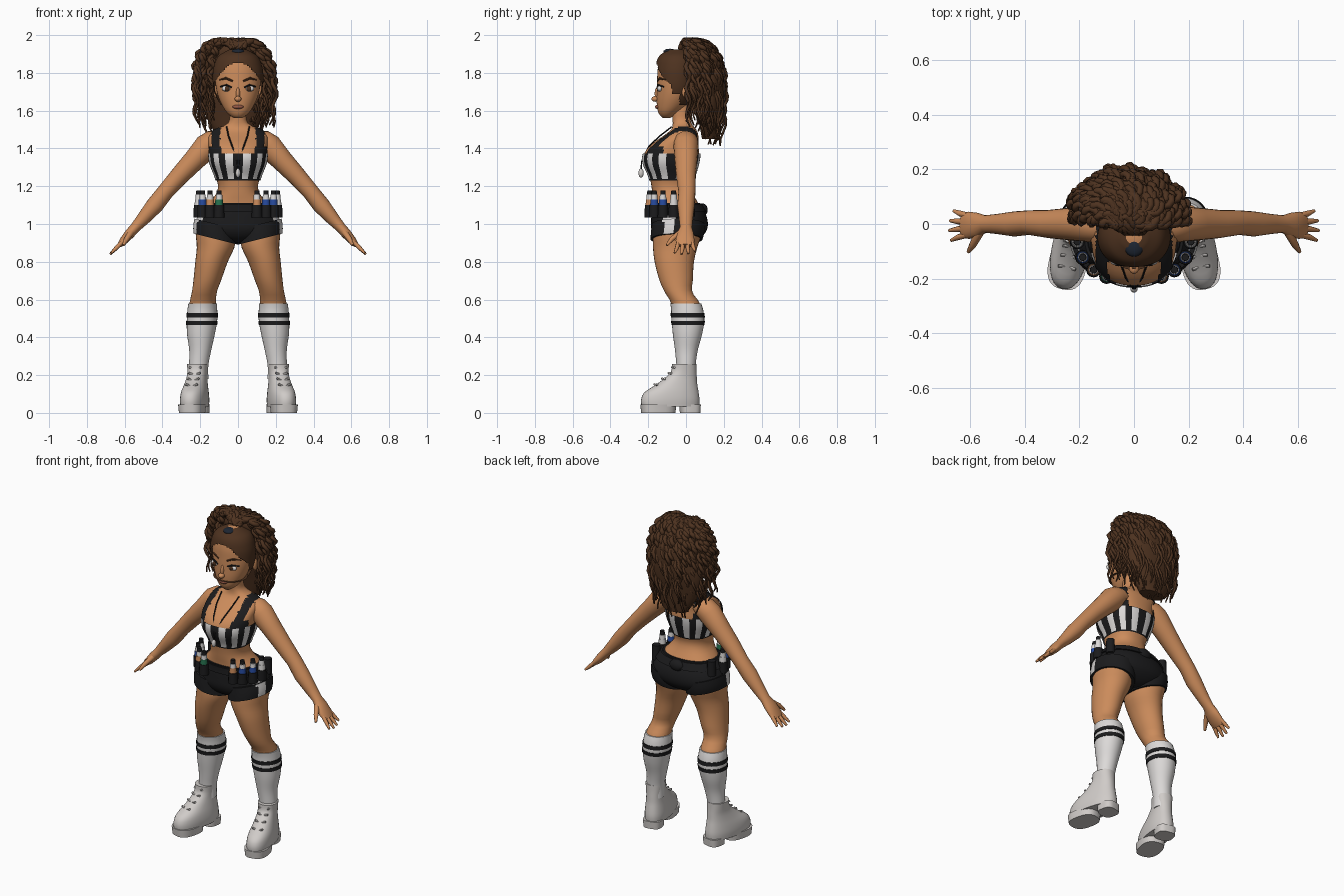
import bpy, bmesh, math, random
from mathutils import Vector, Matrix

random.seed(4)
if "Cube" in bpy.data.objects:
    bpy.data.objects.remove(bpy.data.objects["Cube"])

COLOURS = {
    "skin": (.60, .26, .105), "hair_brown": (.075, .032, .014), "black": (.011, .011, .012),
    "sock_white": (.72, .70, .69), "boot_white": (.63, .60, .58), "blue": (.02, .07, .35),
    "green": (.02, .17, .08), "lip_brown": (.30, .10, .06), "tie_navy": (.012, .018, .03),
}
MATS = {}
for key, rgb in COLOURS.items():
    m = bpy.data.materials.new(key)
    m.use_nodes = True
    m.diffuse_color = (*rgb, 1)
    m.node_tree.nodes["Principled BSDF"].inputs["Base Color"].default_value = (*rgb, 1)
    MATS[key] = m


def finish(name, bm, mats, mirror=False, angle=50):
    bmesh.ops.recalc_face_normals(bm, faces=bm.faces)
    me = bpy.data.meshes.new(name)
    bm.to_mesh(me)
    bm.free()
    for m in mats.split():
        me.materials.append(MATS[m])
    me.shade_smooth()
    me.set_sharp_from_angle(angle=math.radians(angle))
    ob = bpy.data.objects.new(name, me)
    bpy.context.collection.objects.link(ob)
    if mirror:
        ob.modifiers.new("mirror", "MIRROR").use_mirror_merge = False
    return ob


def skin_rings(name, rings, mats, mirror=False, keep=None, paint=None, cap=True):
    """Bridge rings of points; keep() drops faces, paint() picks their colour."""
    bm = bmesh.new()
    vs = [[bm.verts.new(p) for p in r] for r in rings]
    n = len(vs[0])
    for a, b in zip(vs, vs[1:]):
        for k in range(n):
            quad = (a[k], a[(k + 1) % n], b[(k + 1) % n], b[k])
            c = sum((v.co for v in quad), Vector()) / 4
            if keep and not keep(c):
                continue
            f = bm.faces.new(quad)
            if paint:
                f.material_index = paint(k, c)
    if cap:
        bm.faces.new(vs[0])
        bm.faces.new(vs[-1])
    bmesh.ops.delete(bm, geom=[v for v in bm.verts if not v.link_faces], context="VERTS")
    return finish(name, bm, mats, mirror)


def sample(sec, z):
    """Smooth interpolation of (z, cx, cy, rx, ry) sections."""
    i = max(0, min(len(sec) - 2, sum(s[0] <= z for s in sec) - 1))
    p, q = sec[i], sec[i + 1]
    before, after = sec[max(i - 1, 0)], sec[min(i + 2, len(sec) - 1)]
    h = q[0] - p[0]
    t = (z - p[0]) / h
    out = []
    for j in range(1, 5):
        m0 = (q[j] - before[j]) / (q[0] - before[0]) * h
        m1 = (after[j] - p[j]) / (after[0] - p[0]) * h
        out.append((2*t**3 - 3*t*t + 1) * p[j] + (t**3 - 2*t*t + t) * m0
                   + (3*t*t - 2*t**3) * q[j] + (t**3 - t*t) * m1)
    return out


def shell(name, sec, z0, z1, mats, off=0, steps=16, n=32, power=2, tilt=0, turn=None, **kw):
    """Upright loft through sections between two heights."""
    rings = []
    for s in range(steps + 1):
        z = z0 + (z1 - z0) * s / steps
        cx, cy, rx, ry = sample(sec, z)
        ring = []
        for k in range(n):
            a = math.tau * k / n
            c, d = math.cos(a), math.sin(a)
            dx = math.copysign(abs(c) ** (2 / power), c) * (rx + off)
            dy = math.copysign(abs(d) ** (2 / power), d) * (ry + off)
            p = Vector((cx + dx, cy + dy, z + tilt * dx))
            ring.append(turn @ p if turn else p)
        rings.append(ring)
    return skin_rings(name, rings, mats, **kw)


def tube(name, pts, mats, n=12, mirror=False):
    """Tube through (x, y, z, depth radius, side radius) points."""
    rings = []
    for i, p in enumerate(pts):
        a, b = pts[max(i - 1, 0)], pts[min(i + 1, len(pts) - 1)]
        t = (Vector(b[:3]) - Vector(a[:3])).normalized()
        u = Vector((0, 1, 0)).cross(t).normalized()
        v = t.cross(u)
        rings.append([Vector(p[:3]) + u * p[3] * math.cos(math.tau * k / n)
                      + v * p[4] * math.sin(math.tau * k / n) for k in range(n)])
    return skin_rings(name, rings, mats, mirror)


def ball(name, at, size, mat, mirror=False):
    bm = bmesh.new()
    bmesh.ops.create_uvsphere(bm, u_segments=16, v_segments=10, radius=1,
                              matrix=Matrix.Translation(at) @ Matrix.Diagonal((*size, 1)))
    return finish(name, bm, mat, mirror)


def can(name, x, y, z0, z1, r, mat):
    bm = bmesh.new()
    bmesh.ops.create_cone(bm, cap_ends=True, segments=12, radius1=r, radius2=r * .92, depth=z1 - z0,
                          matrix=Matrix.Translation((x, y, (z0 + z1) / 2)))
    return finish(name, bm, mat)


# Body sections: z, centre x, centre y, half width, half depth
TORSO = [(.90, 0, -.04, .05, .06), (.925, 0, -.04, .14, .105), (.97, 0, -.036, .212, .137),
         (1.03, 0, -.036, .208, .138), (1.1, 0, -.05, .165, .12), (1.16, 0, -.07, .115, .108),
         (1.2, 0, -.077, .106, .106), (1.25, 0, -.075, .118, .118), (1.32, 0, -.08, .145, .143),
         (1.37, 0, -.076, .152, .146), (1.42, 0, -.06, .156, .125), (1.47, 0, -.025, .155, .09),
         (1.5, 0, -.012, .12, .066), (1.53, 0, -.02, .056, .05), (1.6, 0, -.03, .043, .046),
         (1.68, 0, -.03, .043, .046)]
LEG = [(.18, .208, 0, .045, .045), (.25, .208, 0, .045, .045), (.33, .2, .002, .052, .054),
       (.42, .196, .008, .068, .072), (.5, .19, .01, .075, .081), (.58, .187, -.002, .07, .076),
       (.64, .178, -.04, .066, .073), (.7, .163, -.052, .073, .088), (.8, .14, -.062, .086, .104),
       (.88, .118, -.057, .1, .118), (.95, .118, -.045, .106, .128), (1.02, .115, -.04, .1, .125)]
HEAD = [(1.56, 0, -.105, .02, .018), (1.585, 0, -.095, .055, .05), (1.64, 0, -.07, .09, .085),
        (1.7, 0, -.055, .112, .1), (1.76, 0, -.05, .12, .103), (1.83, 0, -.048, .115, .1),
        (1.89, 0, -.045, .088, .082), (1.925, 0, -.045, .03, .03)]

shell("torso", TORSO, .96, 1.68, "skin", steps=40, n=48, power=2.3)
shell("leg", LEG, .5, 1.0, "skin", steps=20, mirror=True)
shell("head", HEAD, 1.56, 1.925, "skin", steps=24, n=40)

# Striped crop top with straps


def top_keep(c):
    if c.z < 1.375 or (c.z < 1.41 and .085 < abs(c.x) and abs(c.y + .07) > .05):
        return True
    return .095 < abs(c.x) < .14


def top_paint(k, c):
    return 0 if c.z > 1.375 or c.z < 1.24 or (k - 70) % 8 < 4 else 1


shell("crop_top", TORSO, 1.23, 1.515, "black sock_white", off=.007, steps=38, n=96, power=2.3,
      keep=top_keep, paint=top_paint, cap=False)

# Shorts, with white side panels, and belt


def panel(k, c):
    return 1 if abs(c.x) > .16 and -.12 < c.y < -.06 and c.z < 1.04 else 0


shell("shorts", TORSO, .90, 1.11, "black sock_white", off=.01, n=64, power=2.2, paint=panel)
shell("shorts_leg", LEG, .92, 1.0, "black sock_white", off=.013, steps=6, n=48, tilt=.25,
      paint=panel, mirror=True)
shell("belt", TORSO, 1.065, 1.105, "black", off=.02, steps=3, n=48, power=2.2)

# Bottles in belt pouches
spots = [(.1, -.192), (.148, -.168), (.188, -.122), (.208, -.065)]
for side, labels in ((1, ("skin", "blue", "blue", "sock_white")),
                     (-1, ("green", "skin", "blue", "sock_white"))):
    for (x, y), label in zip(spots, labels):
        x *= side
        can("pouch", x, y, 1.035, 1.1, .028, "black")
        can("bottle_label", x, y, 1.09, 1.13, .022, label)
        can("bottle_neck", x, y, 1.13, 1.155, .018, "sock_white")
        can("bottle_cap", x, y, 1.155, 1.178, .014, "black")
    can("rear_pouch", side * .19, .02, 1.04, 1.13, .026, "black")
ball("back_pouch", (0, .085, 1.075), (.05, .03, .035), "black")

# Socks with two stripes
shell("sock", LEG, .18, .58, "sock_white", off=.006, steps=20, mirror=True)
for z in (.475, .517):
    shell("sock_stripe", LEG, z - .011, z + .011, "black", off=.009, steps=3, mirror=True)

# Boots, turned outward
BOOT = [(.035, 0, -.085, .068, .155), (.07, 0, -.085, .07, .157), (.11, 0, -.078, .066, .145),
        (.15, 0, -.05, .058, .11), (.19, 0, -.025, .052, .082), (.22, 0, -.012, .052, .067),
        (.26, 0, -.01, .055, .064)]
FRONT = [(0, 0, -.15, .066, .09), (.045, 0, -.15, .07, .095)]
HEEL = [(0, 0, .022, .054, .052), (.045, 0, .022, .056, .055)]
turn = Matrix.Translation((.212, 0, 0)) @ Matrix.Rotation(math.radians(12), 4, "Z")
shell("boot", BOOT, .035, .26, "boot_white", steps=16, power=2.3, turn=turn, mirror=True)
shell("boot_sole", FRONT, 0, .045, "boot_white", steps=2, power=2.6, turn=turn, mirror=True)
shell("boot_heel", HEEL, 0, .045, "boot_white", steps=2, power=3, turn=turn, mirror=True)
for z in (.14, .17, .2, .23):
    _, cy, _, ry = sample(BOOT, z)
    for s in (1, -1):
        ends = [turn @ Vector((s * e * .032, cy - ry * .9 + .01 * (e < 0), z + e * .012)) for e in (-1, 1)]
        tube("boot_lace", [(*p, .006, .006) for p in ends], "boot_white", 6, True)

# Arms and hands
tube("arm", [(.09, 0, 1.45, .045, .055), (.13, 0, 1.435, .064, .064), (.165, 0, 1.41, .069, .066),
             (.23, 0, 1.34, .058, .06), (.31, 0, 1.255, .05, .052), (.385, .005, 1.17, .044, .045),
             (.44, 0, 1.1, .046, .046), (.5, 0, 1.03, .036, .037), (.545, 0, .98, .027, .032),
             (.572, -.003, .95, .027, .044), (.605, -.005, .912, .022, .05),
             (.63, -.005, .885, .012, .044)], "skin", 20, True)
for i in range(4):
    y = -.04 + i * .024
    reach = (.9, 1, .95, .75)[i]
    tube("finger", [(.612, y, .905, .011, .011), (.612 + .035 * reach, y * 1.2, .905 - .035 * reach, .011, .011),
                    (.612 + .065 * reach, y * 1.5, .905 - .065 * reach, .006, .006)], "skin", 8, True)
tube("thumb", [(.565, -.03, .955, .016, .016), (.59, -.075, .92, .014, .013),
               (.607, -.102, .888, .007, .007)], "skin", 8, True)

# Face
ball("eye", (.06, -.139, 1.717), (.026, .013, .016), "sock_white", True)
ball("iris", (.058, -.148, 1.717), (.013, .007, .014), "hair_brown", True)
tube("eyelid", [(.032, -.152, 1.722, .004, .004), (.06, -.149, 1.736, .005, .005),
                (.092, -.118, 1.727, .004, .004)], "black", 6, True)
tube("eyebrow", [(.028, -.15, 1.757, .005, .004), (.065, -.14, 1.772, .006, .004),
                 (.1, -.108, 1.762, .003, .003)], "hair_brown", 6, True)
ball("nose_tip", (0, -.163, 1.662), (.018, .02, .015), "skin")
ball("nose_bridge", (0, -.15, 1.69), (.011, .016, .035), "skin")
ball("lips", (0, -.15, 1.62), (.03, .014, .011), "lip_brown")
ball("ear", (.118, .0, 1.7), (.012, .022, .034), "skin", True)

# Whistle on a cord
tube("cord", [(.06, -.075, 1.515, .004, .004), (.05, -.14, 1.465, .004, .004),
              (.03, -.198, 1.41, .004, .004), (.004, -.235, 1.33, .004, .004),
              (0, -.238, 1.285, .004, .004)], "black", 6, True)
ball("whistle", (0, -.238, 1.27), (.013, .014, .024), "boot_white")


# Hair swept back to a tie, then a mass of curls
def cap_keep(c):
    return c.y > -.035 or c.z > 1.855 - 7 * c.x ** 2 or (c.y > -.075 and c.z > 1.69)


shell("hair_cap", HEAD, 1.63, 1.925, "hair_brown", off=.014, steps=40, n=80, keep=cap_keep)
ball("headband", (0, -.085, 1.912), (.035, .035, .016), "tie_navy")
MASS = [(1.45, -.02, .13, .08, .045), (1.55, -.02, .125, .14, .06), (1.7, -.022, .115, .175, .088),
        (1.85, -.02, .095, .145, .095), (1.93, -.01, .05, .09, .085), (1.965, 0, .03, .04, .045)]
shell("hair_mass", MASS, 1.45, 1.965, "hair_brown", steps=20)

curve = bpy.data.curves.new("curls", "CURVE")
curve.dimensions = "3D"
curve.bevel_depth = .0135
curve.bevel_resolution = 1
curve.use_fill_caps = True
STRANDS, POINTS = 150, 40
for i in range(STRANDS):
    a = math.radians(-98 + 196 * (i + random.random()) / STRANDS)
    f = random.choice((.6, .8, .95, 1)) * random.uniform(.92, 1.04)
    out = Vector((.215 * math.sin(a), .18 * math.cos(a), 0)) * f
    base = Vector((-.022, .03, 0))
    z_end = 1.53 - .1 * max(math.cos(a), 0) + random.choice((0, .04, .1, .2)) + random.uniform(-.02, .04)
    knots = [Vector((random.uniform(-.03, .03), -.03, 1.93)),
             base + out * .5 + Vector((0, 0, 2.06 - .05 * random.random())),
             base + out * 1.2 + Vector((0, 0, 1.9)),
             base + out * .92 + Vector((0, 0, z_end))]
    sp = curve.splines.new("POLY")
    sp.points.add(POINTS - 1)
    phase = random.uniform(0, math.tau)
    for j, pt in enumerate(sp.points):
        t = j / (POINTS - 1)
        p = sum((k * w for k, w in zip(knots, ((1-t)**3, 3*t*(1-t)**2, 3*t*t*(1-t), t**3))), Vector())
        w = phase + t * 42
        amp = .012 * min(1, t * 3)
        pt.co = (p.x + amp * math.cos(w), p.y + amp * math.sin(w), p.z, 1)
        pt.radius = 1.05 - .75 * t ** 4
curve.materials.append(MATS["hair_brown"])
curls = bpy.data.objects.new("curls", curve)
bpy.context.collection.objects.link(curls)
bpy.ops.object.select_all(action="DESELECT")
curls.select_set(True)
bpy.context.view_layer.objects.active = curls
bpy.ops.object.convert(target="MESH")
